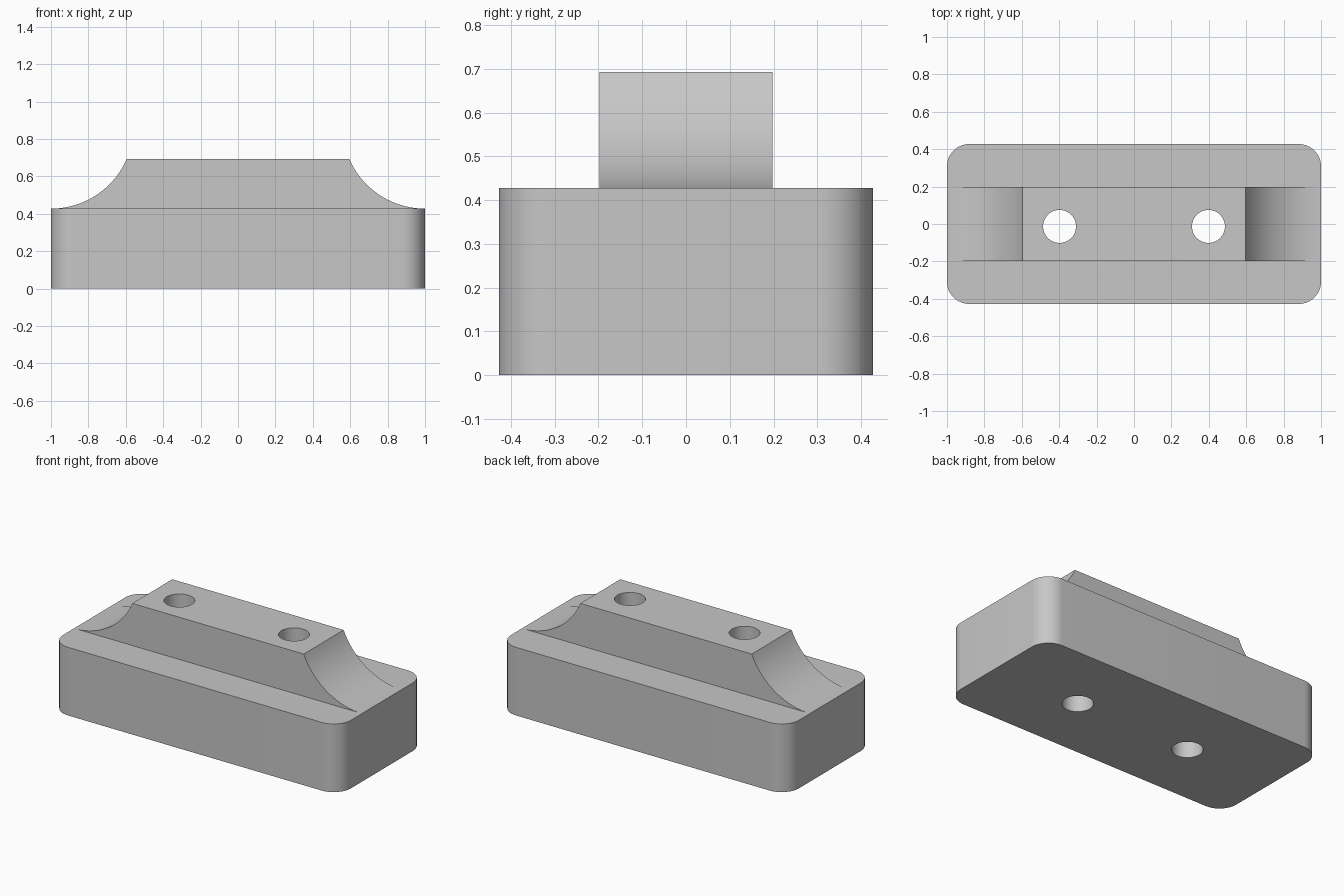
import bpy
import bmesh
from math import cos, sin, pi, asin

if "Cube" in bpy.data.objects:
    bpy.data.objects.remove(bpy.data.objects["Cube"], do_unlink=True)

HALF_X, HALF_Y, BASE_TOP = 1.0, 0.4275, 0.428
CORNER = 0.12
RIB_HALF_X, RIB_HALF_Y, RIB_TOP = 0.595, 0.198, 0.693
HOLE_X, HOLE_Y, HOLE_R = 0.398, -0.013, 0.088

grey = bpy.data.materials.new("plain grey")
grey.use_nodes = True
colour = (0.57, 0.57, 0.57, 1)
grey.diffuse_color = colour
grey.node_tree.nodes["Principled BSDF"].inputs["Base Color"].default_value = colour


def extrude_outline(name, points, offset):
    """Make a closed solid by sweeping a flat outline along an offset."""
    bm = bmesh.new()
    face = bm.faces.new([bm.verts.new(p) for p in points])
    swept = bmesh.ops.extrude_face_region(bm, geom=[face])["geom"]
    verts = [v for v in swept if isinstance(v, bmesh.types.BMVert)]
    bmesh.ops.translate(bm, verts=verts, vec=offset)
    bmesh.ops.recalc_face_normals(bm, faces=bm.faces)
    mesh = bpy.data.meshes.new(name)
    bm.to_mesh(mesh)
    bm.free()
    mesh.materials.append(grey)
    obj = bpy.data.objects.new(name, mesh)
    bpy.context.collection.objects.link(obj)
    return obj


def arc(cx, cy, r, start, end, steps):
    angles = [start + (end - start) * i / steps for i in range(steps + 1)]
    return [(cx + r * cos(a), cy + r * sin(a)) for a in angles]


# Base block with rounded upright corners
outline = []
for i, (sx, sy) in enumerate([(1, 1), (-1, 1), (-1, -1), (1, -1)]):
    outline += arc(sx * (HALF_X - CORNER), sy * (HALF_Y - CORNER), CORNER,
                   i * pi / 2, (i + 1) * pi / 2, 16)
body = extrude_outline("mounting_block", [(x, y, 0) for x, y in outline],
                       (0, 0, BASE_TOP))

# Raised rib whose concave ends sweep down into the base top
low = BASE_TOP - 0.0005
rise, run = RIB_TOP - low, HALF_X - RIB_HALF_X
radius = (run * run + rise * rise) / (2 * rise)
sweep = asin(run / radius)
side = arc(HALF_X, low + radius, radius, -pi / 2 - sweep, -pi / 2 - 0.02, 32)
side.append((side[-1][0], BASE_TOP / 2))
profile = side + [(-x, z) for x, z in reversed(side)]
rib = extrude_outline("rib", [(x, -RIB_HALF_Y, z) for x, z in profile],
                      (0, 2 * RIB_HALF_Y, 0))

# Two straight bolt holes through the full height
holes = [extrude_outline("bolt_hole_cutter",
                         [(x, y, -0.1) for x, y in
                          arc(s * HOLE_X, HOLE_Y, HOLE_R, 0, 2 * pi, 48)[:-1]],
                         (0, 0, 1)) for s in (-1, 1)]

# Join the rib, drill the holes and discard the helpers
bpy.ops.object.select_all(action='DESELECT')
bpy.context.view_layer.objects.active = body
body.select_set(True)
for helper, operation in [(rib, 'UNION')] + [(h, 'DIFFERENCE') for h in holes]:
    helper.hide_render = True
    mod = body.modifiers.new(helper.name, 'BOOLEAN')
    mod.operation = operation
    mod.solver = 'EXACT'
    mod.object = helper
    bpy.ops.object.modifier_apply(modifier=mod.name)
    bpy.data.objects.remove(helper, do_unlink=True)

bpy.ops.object.shade_smooth_by_angle(angle=pi / 9)
